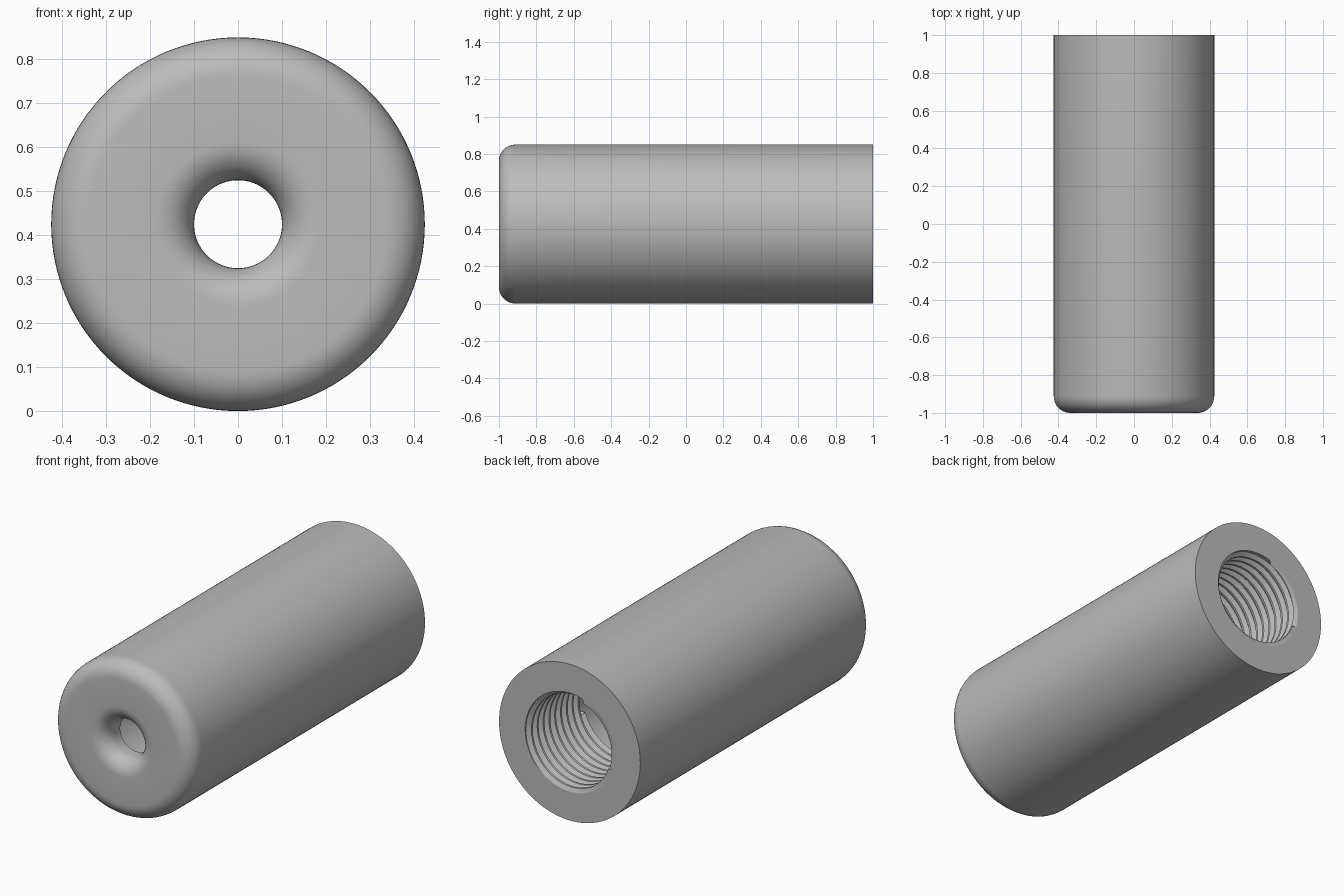
import bpy, bmesh
from math import sin, cos, pi

cube = bpy.data.objects.get("Cube")
if cube:
    bpy.data.objects.remove(cube)

R = 0.425            # outer radius, also the axis height
HOLE, BORE = 0.10, 0.268
FILLET = 0.088
WALL = -0.87         # inner face of the front wall
THREAD_START = 0.53
PITCH, DEPTH = 0.05, 0.022
SEG = 128

mat = bpy.data.materials.new("plain grey")
mat.use_nodes = True
grey = (0.5, 0.5, 0.5, 1)
mat.diffuse_color = grey
mat.node_tree.nodes["Principled BSDF"].inputs["Base Color"].default_value = grey


def ring_point(r, y, a):
    return (r * sin(a), y, R + r * cos(a))


def grid_object(name, rows, point):
    """Skin a closed tube: point(row, angle) gives each vertex."""
    bm = bmesh.new()
    grid = [[bm.verts.new(point(row, 2 * pi * j / SEG)) for j in range(SEG + 1)]
            for row in rows]
    for a, b in zip(grid, grid[1:]):
        for j in range(SEG):
            bm.faces.new((a[j], a[j + 1], b[j + 1], b[j]))
    bmesh.ops.remove_doubles(bm, verts=bm.verts, dist=1e-5)
    mesh = bpy.data.meshes.new(name)
    bm.to_mesh(mesh)
    bm.free()
    obj = bpy.data.objects.new(name, mesh)
    bpy.context.collection.objects.link(obj)
    mesh.materials.append(mat)
    bpy.ops.object.select_all(action="DESELECT")
    obj.select_set(True)
    bpy.context.view_layer.objects.active = obj
    bpy.ops.object.shade_smooth_by_angle(angle=pi / 6)
    return obj


def fillet(r, y, start, end, n=10):
    """Arc points (radius, y) around a centre."""
    angles = [start + (end - start) * i / n for i in range(n + 1)]
    return [(r + FILLET * cos(a), y + FILLET * sin(a)) for a in angles]


# Sleeve: plain bore, front wall with rounded hole, rounded outer edge, back face
profile = [(BORE, THREAD_START), (BORE, WALL), (HOLE, WALL)]
profile += fillet(HOLE + FILLET, -1 + FILLET, pi, 1.5 * pi)
profile += fillet(R - FILLET, -1 + FILLET, 1.5 * pi, 2 * pi)
profile += [(R, 1), (BORE, 1)]
grid_object("sleeve", profile, lambda p, a: ring_point(p[0], p[1], a))

# Helical thread: root, root, crest, crest over each pitch, trimmed at both ends
steps = [(0, 0), (0.2, 0), (0.45, 1), (0.7, 1)]
turns = int((1 - THREAD_START) / PITCH) + 2
rows = [(THREAD_START + PITCH * (t + s), d) for t in range(-1, turns) for s, d in steps]


def thread_point(row, a):
    y = row[0] + PITCH * a / (2 * pi)
    inside = THREAD_START < y < 1
    r = BORE - DEPTH * row[1] if inside else BORE
    return ring_point(r, min(max(y, THREAD_START), 1), a)


grid_object("internal_thread", rows, thread_point)

# Consistent outward normals for the sleeve and inward-facing ones for the thread
for name in ("sleeve", "internal_thread"):
    mesh = bpy.data.objects[name].data
    bm = bmesh.new()
    bm.from_mesh(mesh)
    bm.normal_update()
    bore_faces = [f for f in bm.faces if abs(f.normal.y) < 0.1
                  and abs(f.calc_center_median().y - 0.75) < 0.2
                  or name == "sleeve" and abs(f.normal.y) < 0.01 and f.calc_center_median().y > -0.5]
    f = bore_faces[0]
    c = f.calc_center_median()
    outward = f.normal.x * c.x + f.normal.z * (c.z - R) > 0
    is_outer = c.x ** 2 + (c.z - R) ** 2 > (BORE + 0.05) ** 2
    if outward != is_outer:
        bmesh.ops.reverse_faces(bm, faces=bm.faces)
    bm.to_mesh(mesh)
    bm.free()
